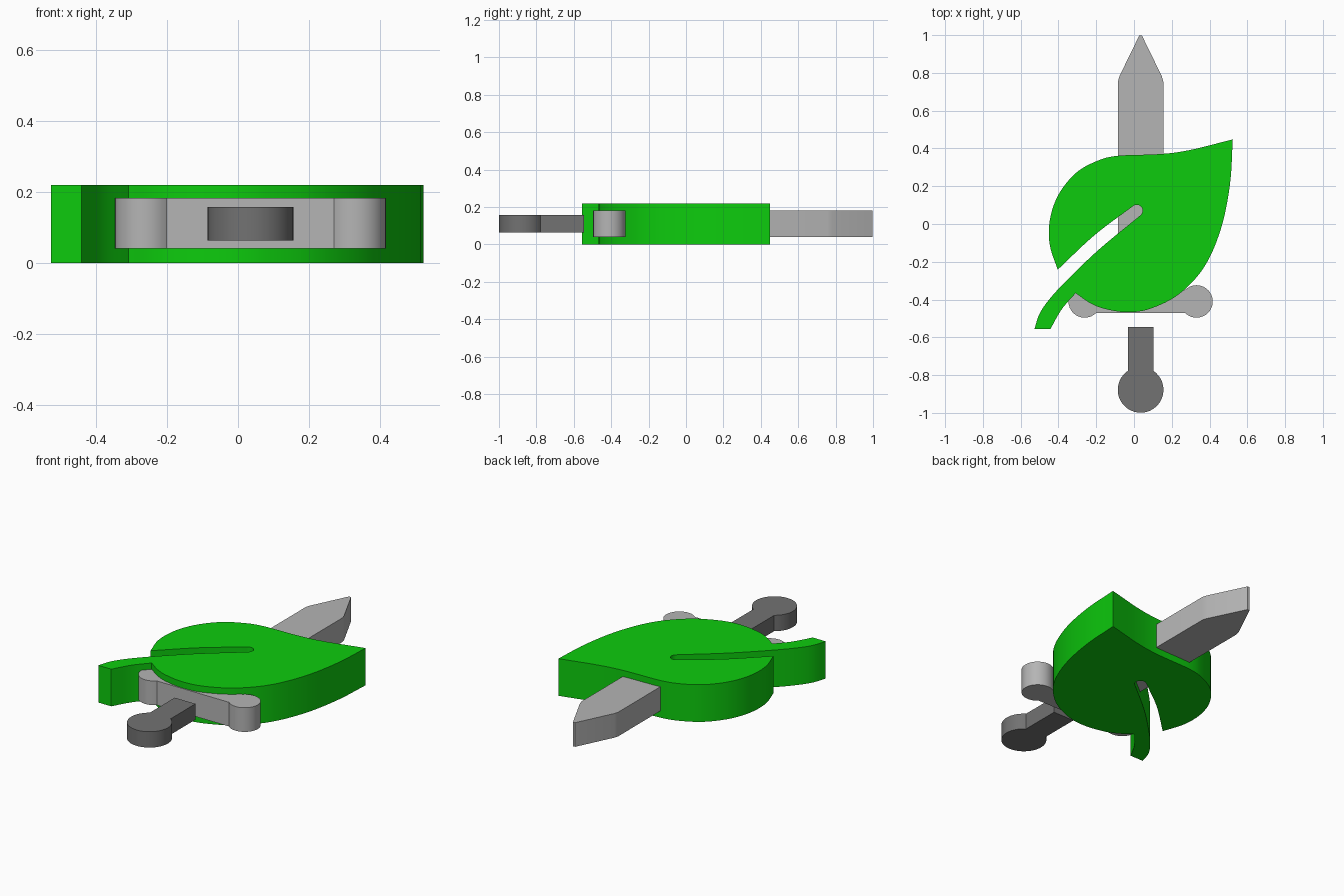
import bpy, bmesh, math
from mathutils import Vector

if "Cube" in bpy.data.objects:
    bpy.data.objects.remove(bpy.data.objects["Cube"])


def material(name, rgb):
    m = bpy.data.materials.new(name)
    m.diffuse_color = (*rgb, 1)
    m.use_nodes = True
    m.node_tree.nodes["Principled BSDF"].inputs["Base Color"].default_value = m.diffuse_color
    return m


GREEN = material("leaf green", (0.004, 0.6, 0.004))
SILVER = material("light grey", (0.46, 0.46, 0.46))
DARK = material("dark grey", (0.168, 0.168, 0.168))


def spline(pts, steps=6):
    """Smooth open curve through the points."""
    p = [Vector(q) for q in pts]
    p = [2 * p[0] - p[1]] + p + [2 * p[-1] - p[-2]]
    out = []
    for a, b, c, d in zip(p, p[1:], p[2:], p[3:]):
        for i in range(steps):
            t = i / steps
            out.append(0.5 * (2 * b + (c - a) * t + (2 * a - 5 * b + 4 * c - d) * t * t
                              + (3 * b - a - 3 * c + d) * t ** 3))
    return out + [p[-2]]


def arc(cx, cy, r, start, end, n=24):
    """Points on an arc, angles in degrees."""
    angles = [math.radians(start + (end - start) * i / n) for i in range(n + 1)]
    return [Vector((cx + r * math.cos(a), cy + r * math.sin(a))) for a in angles]


def extrude(name, outline, z0, z1, mat):
    """Flat plate from a closed outline, with smooth curved walls."""
    pts = []
    for p in outline:
        p = Vector(p)
        if not pts or (p - pts[-1]).length > 1e-4:
            pts.append(p)
    if (pts[0] - pts[-1]).length < 1e-4:
        pts.pop()
    bm = bmesh.new()
    face = bm.faces.new([bm.verts.new((p.x, p.y, z0)) for p in pts])
    res = bmesh.ops.extrude_face_region(bm, geom=[face])
    top = [v for v in res["geom"] if isinstance(v, bmesh.types.BMVert)]
    bmesh.ops.translate(bm, vec=(0, 0, z1 - z0), verts=top)
    bmesh.ops.recalc_face_normals(bm, faces=bm.faces)
    mesh = bpy.data.meshes.new(name)
    bm.to_mesh(mesh)
    bm.free()
    mesh.materials.append(mat)
    obj = bpy.data.objects.new(name, mesh)
    bpy.context.collection.objects.link(obj)
    bpy.ops.object.select_all(action="DESELECT")
    obj.select_set(True)
    bpy.context.view_layer.objects.active = obj
    bpy.ops.object.shade_smooth_by_angle(angle=math.radians(30))
    return obj


# Leaf: upper edge, vein slot with round end, stem, then lower edge
upper = spline([(0.523, 0.448), (0.293, 0.391), (0.135, 0.37), (-0.087, 0.361),
                (-0.2, 0.332), (-0.31, 0.268), (-0.4, 0.155), (-0.445, 0.025),
                (-0.446, -0.11), (-0.404, -0.242)])
slot_top = spline([(-0.404, -0.242), (-0.21, -0.06), (-0.005, 0.095)])
slot_end = arc(0.015, 0.071, 0.031, 130, -50, 10)
slot_bottom = spline([(0.035, 0.047), (-0.18, -0.13), (-0.35, -0.292),
                      (-0.446, -0.396), (-0.5, -0.475), (-0.527, -0.555)])
stem = spline([(-0.442, -0.555), (-0.383, -0.452), (-0.309, -0.366)])
lower = spline([(-0.309, -0.366), (-0.235, -0.417), (-0.156, -0.449), (-0.034, -0.467),
                (0.09, -0.447), (0.24, -0.37), (0.372, -0.227), (0.46, -0.026),
                (0.508, 0.21), (0.523, 0.448)])
extrude("leaf", upper + slot_top + slot_end + slot_bottom + stem + lower, 0, 0.22, GREEN)

# Sword blade, running through the leaf down to the guard
CX = 0.035
half = [(0.12, -0.41), (0.12, 0.755), (0.112, 0.783), (0.007, 0.998)]
blade = [(CX + x, y) for x, y in half] + [(CX - x, y) for x, y in reversed(half)]
extrude("blade", blade, 0.04, 0.183, SILVER)

# Cross guard: bar with a round knob at each end
open_angle = 46
guard = (arc(CX + 0.296, -0.41, 0.086, -180 + open_angle, 180 - open_angle)
         + arc(CX - 0.296, -0.41, 0.086, open_angle, 360 - open_angle))
extrude("cross_guard", guard, 0.04, 0.183, SILVER)

# Handle: grip with a round pommel
w = 0.068
gap = math.degrees(math.asin(w / 0.121))
handle = ([(CX + w, -0.545), (CX - w, -0.545)]
          + arc(CX, -0.878, 0.121, 90 + gap, 450 - gap, 36))
extrude("handle", handle, 0.063, 0.157, DARK)
